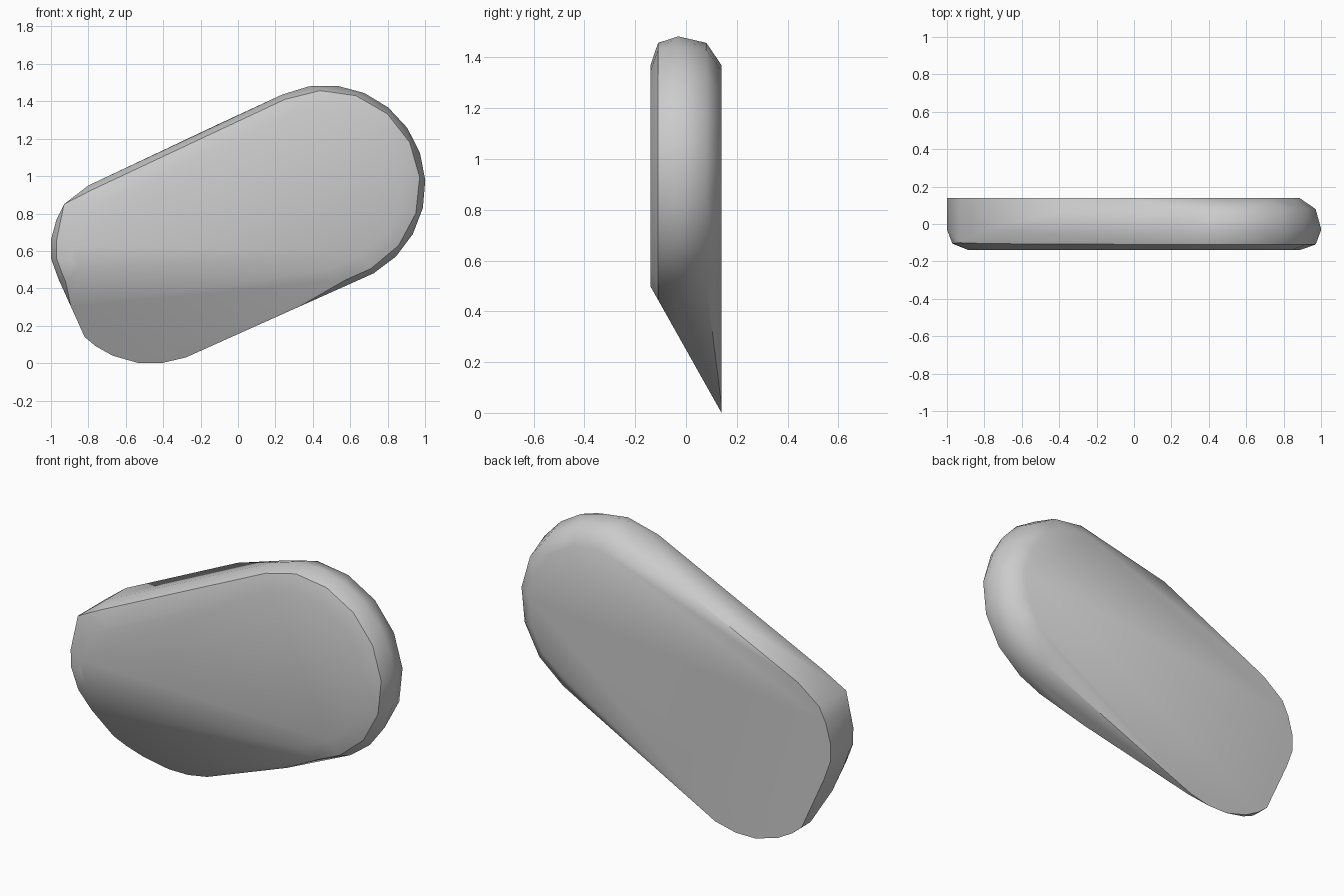
import bpy, bmesh, math
from mathutils import Vector

cube = bpy.data.objects.get("Cube")
if cube:
    bpy.data.objects.remove(cube)

stone = bpy.data.materials.new("stone_grey")
stone.use_nodes = True
grey = (0.6, 0.6, 0.6, 1)
stone.diffuse_color = grey
stone.node_tree.nodes["Principled BSDF"].inputs["Base Color"].default_value = grey

RIGHT, LEFT = Vector((0.465, 0.95)), Vector((-0.47, 0.53))
# Full outline of the lower end, as x and z
LOW_END = [(-0.1, 1.28), (-0.8, 0.95), (-0.93, 0.85), (-0.97, 0.77), (-1, 0.66),
           (-1, 0.56), (-0.96, 0.45), (-0.82, 0.14), (-0.76, 0.09), (-0.67, 0.04),
           (-0.53, 0), (-0.41, 0), (-0.28, 0.03)]
bm = bmesh.new()


def high_ring(y, radius, count, start=-61, end=115):
    for i in range(count):
        a = math.radians(start + (end - start) * i / (count - 1))
        bm.verts.new((RIGHT.x + radius * math.cos(a), y, RIGHT.y + radius * math.sin(a)))


def low_ring(y, inset):
    for p in LOW_END[1:]:
        d = Vector(p) - LEFT
        p = LEFT + d * (1 - inset / d.length)
        bm.verts.new((p.x, y, p.y))


# Rounded high end: front face, bevels, widest rim, back face
for y, radius, count in [(-0.14, 0.42, 9), (-0.11, 0.508, 9), (-0.03, 0.537, 12),
                         (0.08, 0.508, 9), (0.14, 0.42, 9)]:
    high_ring(y, radius, count)

# Low end: bevelled at the front, full outline at the back
for y, inset in [(-0.14, 0.12), (-0.105, 0.03), (-0.03, 0)]:
    low_ring(y, inset)
for x, z in LOW_END:
    bm.verts.new((x, 0.14, z))
bm.verts.new((-0.93, -0.1, 0.85))

hull = bmesh.ops.convex_hull(bm, input=bm.verts[:])
bmesh.ops.delete(bm, geom=[v for v in bm.verts if not v.link_faces], context='VERTS')

# Slanted cut under the front face
cut = bmesh.ops.bisect_plane(bm, geom=bm.verts[:] + bm.edges[:] + bm.faces[:],
                             plane_co=(0, 0.14, 0), plane_no=(0, -1.78, -1),
                             clear_outer=True)
rim = [e for e in cut["geom_cut"] if isinstance(e, bmesh.types.BMEdge)]
bmesh.ops.holes_fill(bm, edges=[e for e in bm.edges if e.is_boundary])
bmesh.ops.remove_doubles(bm, verts=bm.verts[:], dist=0.004)
bmesh.ops.dissolve_limit(bm, angle_limit=math.radians(2), verts=bm.verts[:], edges=bm.edges[:])
bmesh.ops.recalc_face_normals(bm, faces=bm.faces[:])

mesh = bpy.data.meshes.new("stone_slab")
bm.to_mesh(mesh)
bm.free()
mesh.materials.append(stone)
slab = bpy.data.objects.new("stone_slab", mesh)
bpy.context.collection.objects.link(slab)
bpy.context.view_layer.objects.active = slab
slab.select_set(True)
bpy.ops.object.shade_smooth_by_angle(angle=math.radians(40))
